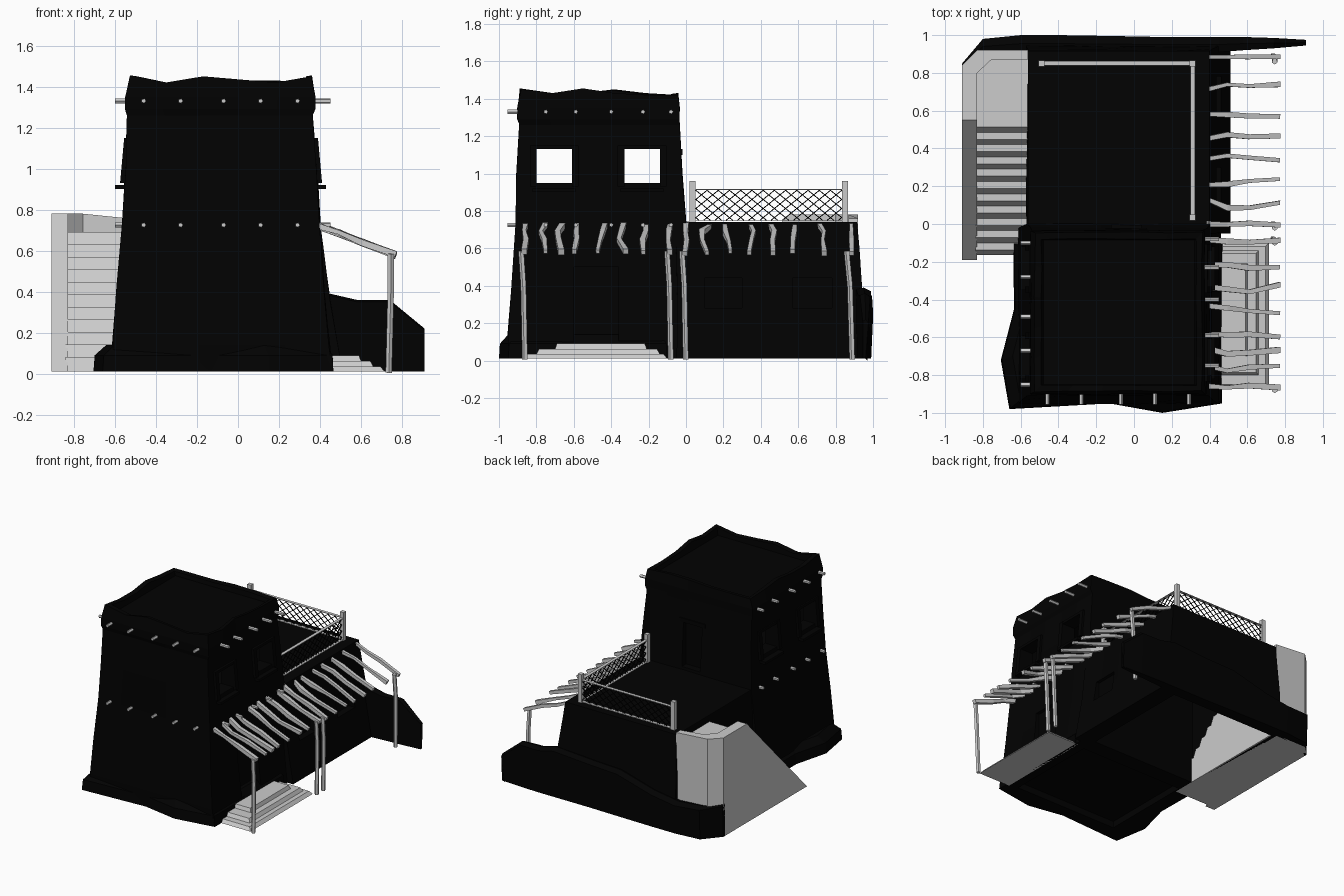
import bpy, bmesh, math, random
from mathutils import Vector

random.seed(4)
if "Cube" in bpy.data.objects:
    bpy.data.objects.remove(bpy.data.objects["Cube"])


def material(name, grey):
    m = bpy.data.materials.new(name)
    m.use_nodes = True
    m.diffuse_color = (grey, grey, grey, 1)
    m.node_tree.nodes["Principled BSDF"].inputs["Base Color"].default_value = (grey, grey, grey, 1)
    return m


ADOBE = material("dark adobe", 0.0005)
STONE = material("pale stone", 0.6)
WOOD = material("weathered wood", 0.6)


def loft(bm, rings):
    """Skin a list of point rings and cap both ends."""
    rows = [[bm.verts.new(p) for p in ring] for ring in rings]
    n = len(rows[0])
    for a, b in zip(rows, rows[1:]):
        for i in range(n):
            j = (i + 1) % n
            bm.faces.new((a[i], a[j], b[j], b[i]))
    bm.faces.new(rows[0][::-1])
    bm.faces.new(rows[-1])


def box(bm, x0, x1, y0, y1, z0, z1, taper=0, shift=0):
    def ring(z, t, s):
        return [(x0 + t + s, y0 + t, z), (x1 - t + s, y0 + t, z),
                (x1 - t + s, y1 - t, z), (x0 + t + s, y1 - t, z)]
    loft(bm, [ring(z0, 0, 0), ring(z1, taper, shift)])


def stick(bm, pts, r, sides=5, rough=0):
    """Straight or crooked pole through the points."""
    pts = [Vector(p) for p in pts]
    d = (pts[-1] - pts[0]).normalized()
    u = d.cross(Vector((0, 0, 1)) if abs(d.z) < 0.9 else Vector((1, 0, 0))).normalized()
    v = d.cross(u)
    turns = [2 * math.pi * (i + 0.5) / sides for i in range(sides)]
    rings = []
    for p in pts:
        s = r * random.uniform(1 - rough, 1 + rough)
        rings.append([p + s * (u * math.cos(t) + v * math.sin(t)) for t in turns])
    loft(bm, rings)


def finish(bm, name, mat):
    bmesh.ops.recalc_face_normals(bm, faces=bm.faces)
    me = bpy.data.meshes.new(name)
    bm.to_mesh(me)
    bm.free()
    me.materials.append(mat)
    ob = bpy.data.objects.new(name, me)
    bpy.context.collection.objects.link(ob)
    return ob


def wall_ring(z, x0, x1, y0, y1, wobble, heights=None, n=5):
    """Rectangle with n points per side, nudged to look hand built."""
    c = [Vector((x0, y0, z)), Vector((x1, y0, z)), Vector((x1, y1, z)), Vector((x0, y1, z))]
    pts = []
    for k in range(4):
        for i in range(n):
            p = c[k].lerp(c[(k + 1) % 4], i / n)
            lift = heights[k * n + i] if heights else 0
            pts.append(p + Vector((random.uniform(-wobble, wobble), random.uniform(-wobble, wobble), lift)))
    return pts


def carve(ob, boxes):
    """Cut each box out of the object."""
    for b in boxes:
        bm = bmesh.new()
        box(bm, *b)
        cutter = finish(bm, "cutter", ADOBE)
        cutter.hide_render = True
        mod = ob.modifiers.new("opening", 'BOOLEAN')
        mod.object = cutter
        mod.solver = 'EXACT'
        bpy.context.view_layer.objects.active = ob
        bpy.ops.object.modifier_apply(modifier=mod.name)
        bpy.data.objects.remove(cutter)


# Tower with sunken roof, uneven parapet, window openings and doors
CREST = [0.035, 0, 0.03, 0.015, 0, 0.03, 0.01, 0.035, 0.01, 0,
         0, 0.01, 0.01, 0, 0, 0, 0.01, 0.03, 0.01, 0.01]
UNDERSIDE = (-0.52, 0.37, -0.85, -0.12, -0.1, 0.06)
bm = bmesh.new()
loft(bm, [wall_ring(*r) for r in [
    (0.01, -0.61, 0.46, -0.95, -0.02, 0), (0.14, -0.61, 0.445, -0.95, -0.02, 0.005),
    (0.4, -0.59, 0.42, -0.93, -0.01, 0.005), (0.72, -0.565, 0.4, -0.91, 0, 0.004),
    (1.0, -0.55, 0.385, -0.905, -0.02, 0.003), (1.26, -0.54, 0.362, -0.89, -0.035, 0.003),
    (1.29, -0.55, 0.375, -0.9, -0.035, 0.003), (1.35, -0.548, 0.375, -0.9, -0.035, 0.003),
    (1.42, -0.525, 0.36, -0.885, -0.045, 0.004, CREST),
    (1.415, -0.49, 0.33, -0.855, -0.08, 0.003, CREST), (1.385, -0.48, 0.32, -0.85, -0.085, 0)]])
tower = finish(bm, "tower", ADOBE)
WINDOWS = [(-0.8, -0.61), (-0.33, -0.14)]
carve(tower, [(-0.45, 0.28, -0.825, -0.11, 0.8, 1.27), UNDERSIDE]
      + [(-0.8, 0.8, a, b, 0.95, 1.13) for a, b in WINDOWS]
      + [(0.385, 0.6, -0.6, -0.36, 0.1, 0.5), (-0.12, 0.04, -0.06, 0.1, 0.76, 1.1)])

# Lumpy plinth around the tower foot
foot = [(-0.66, -0.98), (-0.13, -0.95), (0.15, -1.0), (0.465, -0.95), (0.47, -0.1),
        (-0.64, -0.1), (-0.635, -0.45), (-0.705, -0.72)]
bm = bmesh.new()
loft(bm, [[(-0.08 + (x + 0.08) * s, -0.5 + (y + 0.5) * s, z) for x, y in foot]
          for z, s in [(0.01, 1), (0.09, 0.99), (0.14, 0.9)]])
carve(finish(bm, "tower_plinth", ADOBE), [UNDERSIDE])

# Sloping surrounds and sills of the tower windows, door lintel
bm = bmesh.new()
for x0, x1, lean in [(0.35, 0.41, -0.02), (-0.575, -0.52, 0.02)]:
    for a, b in WINDOWS:
        box(bm, x0, x1, a - 0.035, a, 0.93, 1.15, 0, lean)
        box(bm, x0, x1, b, b + 0.035, 0.93, 1.15, 0, lean)
        box(bm, x0 + lean, x1 + lean, a, b, 1.13, 1.15)
        box(bm, x0 - 0.025, x1 + 0.018, a - 0.02, b + 0.02, 0.9, 0.92)
box(bm, -0.15, 0.07, -0.06, -0.02, 1.1, 1.13)
finish(bm, "window_surrounds", ADOBE)

# Low wing: hollow shell with a terrace roof, open underneath
bm = bmesh.new()
loft(bm, [wall_ring(*r) for r in [
    (0.01, -0.57, 0.51, -0.05, 0.95, 0), (0.36, -0.57, 0.45, -0.05, 0.94, 0.004),
    (0.6, -0.565, 0.415, -0.05, 0.925, 0.004), (0.74, -0.56, 0.4, -0.05, 0.915, 0)]])
wing = finish(bm, "low_wing", ADOBE)
carve(wing, [(-0.54, 0.37, 0.01, 0.89, -0.1, 0.71)]
      + [(0.41, 0.7, a, b, 0.28, 0.44) for a, b in [(0.1, 0.3), (0.57, 0.78)]])

# Curved garden wall across the back: x, inner y, outer y, height
bm = bmesh.new()
loft(bm, [[(x, a, 0.01), (x, b - 0.01, 0.01), (x, b, h - 0.02), (x, (a + b) / 2, h), (x, a, h - 0.01)]
          for x, a, b, h in [(-0.91, 0.82, 0.85, 0.27), (-0.8, 0.9, 0.98, 0.26), (-0.6, 0.91, 1.0, 0.25),
                             (-0.4, 0.91, 1.0, 0.28), (-0.1, 0.91, 0.995, 0.36), (0.15, 0.91, 0.99, 0.37),
                             (0.45, 0.91, 0.99, 0.39), (0.58, 0.92, 0.99, 0.36), (0.74, 0.93, 0.985, 0.36),
                             (0.91, 0.945, 0.975, 0.22), (0.89, 0.945, 0.97, 0.02)]])
finish(bm, "back_wall", ADOBE)

# Solid staircase and landing with sloping risers
bm = bmesh.new()
profile = [(-0.165, 0.01)]
steps, run = 11, 0.065
for i in range(steps):
    y, z = -0.165 + run * i, 0.02 + 0.061 * (i + 1)
    profile += [(y + 0.028, z), (y + run, z)]
profile += [(0.89, 0.69), (0.89, 0.01)]
loft(bm, [[(x, y, z) for y, z in profile] for x in (-0.84, -0.53)])
finish(bm, "staircase", STONE)

# Stair parapet: sloping outer side and chamfered landing wall
bm = bmesh.new()
loft(bm, [[(x, -0.19, 0.01), (x, 0.55, 0.78), (x, 0.55, 0.01)] for x in (-0.91, -0.83)])
rim = [(-0.91, 0.55), (-0.91, 0.84), (-0.83, 0.92), (-0.56, 0.92), (-0.56, 0.87),
       (-0.755, 0.87), (-0.83, 0.8), (-0.83, 0.55)]
loft(bm, [[(x, y, z - 0.02 * (z > 0.5 and x > -0.6)) for x, y in rim] for z in (0.01, 0.78)])
finish(bm, "stair_parapet", STONE)

# Beam ends poking out of the tower walls
bm = bmesh.new()
for z in (1.33, 0.725):
    for x in (-0.46, -0.28, -0.07, 0.11, 0.29):
        stick(bm, [(x, -0.86, z), (x, -0.955, z)], 0.012)
    for y in (-0.85, -0.67, -0.49, -0.28, -0.1):
        stick(bm, [(-0.5, y, z), (-0.6, y, z)], 0.012)
    for y in (-0.75, -0.59, -0.4, -0.23, -0.08):
        stick(bm, [(0.33, y, z), (0.45, y, z)], 0.012)
finish(bm, "beam_ends", WOOD)

# Crooked porch rafters
bm = bmesh.new()
for y in (0.88, 0.73, 0.59, 0.46, 0.34, 0.22, 0.11, 0, -0.09, -0.21, -0.34, -0.45, -0.58, -0.67, -0.77, -0.86):
    j = 0.006 if y in (0.88, 0, -0.09, -0.86) else 0.024
    pts = []
    for x in (0.38, 0.49, 0.61, 0.77):
        pts.append((x, y + random.uniform(-j, j), 0.73 - 0.38 * (x - 0.37) + random.uniform(-0.006, 0.006)))
    stick(bm, pts, 0.018, 4, 0.3)
finish(bm, "porch_rafters", WOOD)

# Porch posts
bm = bmesh.new()
for y, lean in [(-0.86, -0.02), (-0.08, -0.02), (0, -0.02), (0.89, -0.03)]:
    stick(bm, [(0.735, y, 0.005), (0.74, y + lean * 0.2, 0.2), (0.745, y + lean * 0.4, 0.4),
               (0.745, y + lean, 0.585)], 0.016)
finish(bm, "porch_posts", WOOD)

# Porch steps
bm = bmesh.new()
box(bm, 0.44, 0.715, -0.87, -0.1, 0.01, 0.035, 0.02)
box(bm, 0.43, 0.66, -0.8, -0.14, 0.035, 0.062, 0.015)
box(bm, 0.42, 0.6, -0.7, -0.21, 0.062, 0.09, 0.01)
finish(bm, "porch_steps", WOOD)

# Terrace fence posts with flat top and bottom rails
bm = bmesh.new()
for x, y in [(-0.49, 0.85), (0.31, 0.85), (0.31, 0.035)]:
    box(bm, x - 0.016, x + 0.016, y - 0.016, y + 0.016, 0.73, 0.96)
for z in (0.745, 0.912):
    box(bm, -0.49, 0.31, 0.838, 0.862, z, z + 0.004)
    box(bm, 0.298, 0.322, 0.035, 0.85, z, z + 0.004)
finish(bm, "fence_frame", WOOD)

# Diamond wire between the posts
bm = bmesh.new()
low, high, reach = 0.75, 0.912, 0.2
for start, end in [((-0.49, 0.85), (0.31, 0.85)), ((0.31, 0.035), (0.31, 0.85))]:
    a, b = Vector((*start, 0)), Vector((*end, 0))
    length = (b - a).length
    for k in range(-3, 15):
        s = k * 0.06
        t0, t1 = max(0, -s / reach), min(1, (length - s) / reach)
        if t1 - t0 < 0.05:
            continue
        for flip in (False, True):
            ends = []
            for t in (t0, t1):
                f = (s + reach * t) / length
                p = a.lerp(b, 1 - f if flip else f)
                ends.append((p.x, p.y, low + (high - low) * t))
            stick(bm, ends, 0.0035, 4)
finish(bm, "fence_wire", ADOBE)
